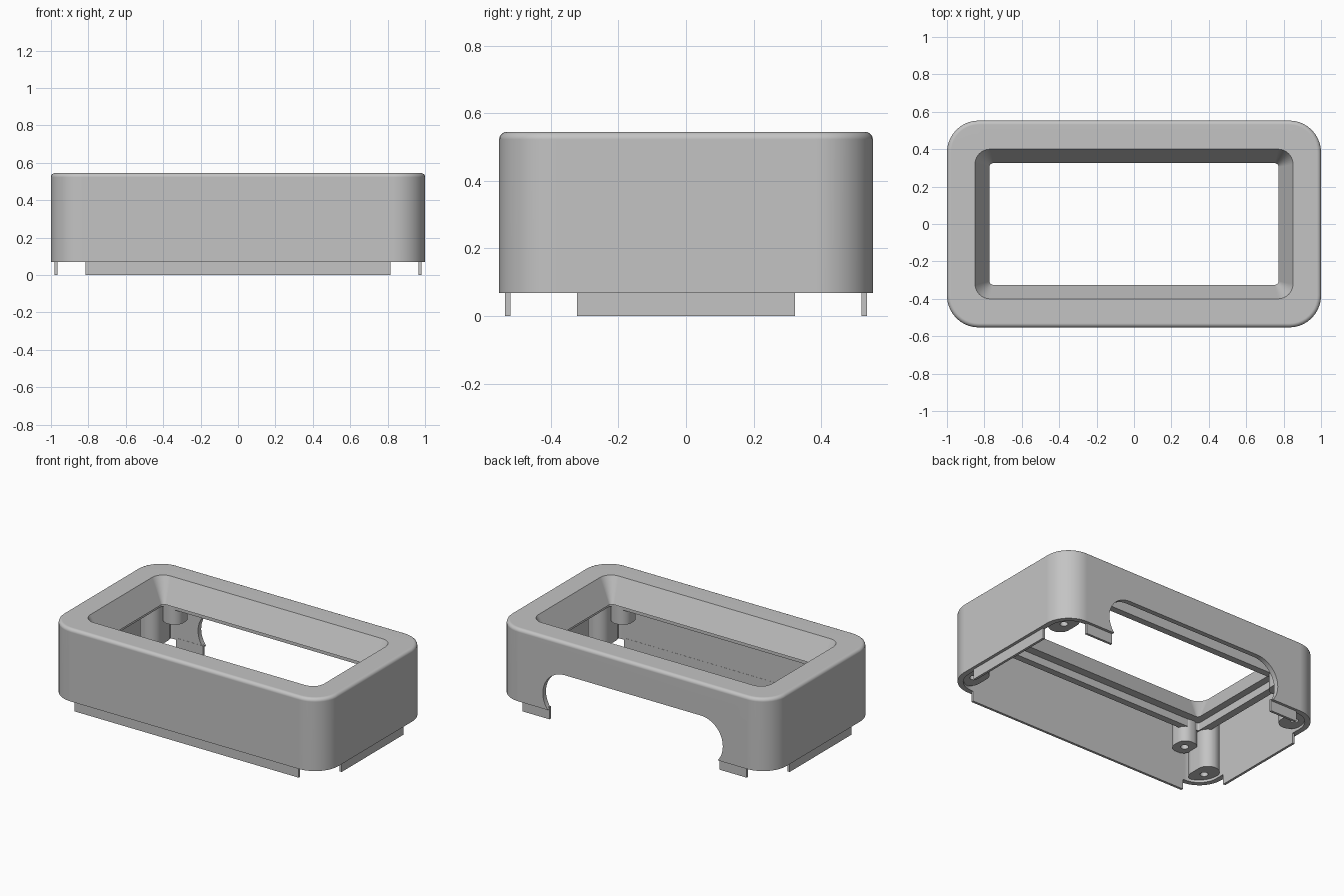
import bpy
import bmesh
from math import cos, sin, pi, asin

cube = bpy.data.objects.get("Cube")
if cube:
    bpy.data.objects.remove(cube, do_unlink=True)

plastic = bpy.data.materials.new("light_grey_plastic")
plastic.use_nodes = True
GREY = (0.55, 0.55, 0.55, 1)
plastic.diffuse_color = GREY
plastic.node_tree.nodes["Principled BSDF"].inputs["Base Color"].default_value = GREY


def finish(name, bm):
    """Turn a bmesh into a named object with the plastic material."""
    bmesh.ops.recalc_face_normals(bm, faces=bm.faces)
    mesh = bpy.data.meshes.new(name)
    bm.to_mesh(mesh)
    bm.free()
    mesh.materials.append(plastic)
    obj = bpy.data.objects.new(name, mesh)
    bpy.context.collection.objects.link(obj)
    return obj


def smooth(obj):
    bpy.ops.object.select_all(action='DESELECT')
    obj.select_set(True)
    bpy.context.view_layer.objects.active = obj
    bpy.ops.object.shade_smooth_by_angle(angle=pi / 6)
    weighted = obj.modifiers.new("flat_panels", 'WEIGHTED_NORMAL')
    weighted.keep_sharp = True


def rounded_rect(hx, hy, r, steps=10):
    pts = []
    for q, (sx, sy) in enumerate([(1, 1), (-1, 1), (-1, -1), (1, -1)]):
        for i in range(steps + 1):
            a = (q + i / steps) * pi / 2
            pts.append((sx * (hx - r) + r * cos(a), sy * (hy - r) + r * sin(a)))
    return pts


def loft(name, sections, center=(0, 0), ring=False):
    """Bridge rounded rectangles given as (half x, half y, radius, z)."""
    bm = bmesh.new()
    loops = [[bm.verts.new((x + center[0], y + center[1], z))
              for x, y in rounded_rect(hx, hy, r)] for hx, hy, r, z in sections]
    pairs = list(zip(loops, loops[1:]))
    if ring:
        pairs.append((loops[-1], loops[0]))
    else:
        bm.faces.new(loops[0])
        bm.faces.new(loops[-1])
    for a, b in pairs:
        for i in range(len(a)):
            j = (i + 1) % len(a)
            bm.faces.new((a[i], a[j], b[j], b[i]))
    return finish(name, bm)


def plate(name, x0, x1, y0, y1, z0, z1):
    bm = bmesh.new()
    bmesh.ops.create_cube(bm, size=1)
    for v in bm.verts:
        v.co = (x1 if v.co.x > 0 else x0, y1 if v.co.y > 0 else y0,
                z1 if v.co.z > 0 else z0)
    return finish(name, bm)


# Housing: outer wall, rounded top edge, flared opening, hanging lip, inner wall
BASE, TOP, EDGE, DEPTH = 0.068, 0.545, 0.022, 0.553
sections = [(1, DEPTH, 0.17, BASE)]
for i in range(6):
    a = i / 5 * pi / 2
    inset = EDGE * (1 - cos(a))
    sections.append((1 - inset, DEPTH - inset, 0.17 - inset, TOP - EDGE * (1 - sin(a))))
sections += [
    (0.85, 0.40, 0.08, TOP),
    (0.773, 0.325, 0.02, 0.39),
    (0.82, 0.38, 0.01, 0.39),
    (0.82, 0.38, 0.01, 0.34),
    (0.87, 0.425, 0.02, 0.34),
    (0.87, 0.425, 0.02, 0.51),
    (0.965, 0.52, 0.135, 0.51),
    (0.965, 0.52, 0.135, BASE),
]
housing = loft("housing", sections, ring=True)

# Rear cutout: flat top with bulging round ends
R, CX, CZ = 0.16, 0.495, 0.17
start = asin((BASE - CZ) / R)
end_x = CX + R * cos(start)
half = [(end_x, -0.1)]
for i in range(21):
    a = start + (pi / 2 - start) * i / 20
    half.append((CX + R * cos(a), CZ + R * sin(a)))
outline = half + [(-x, z) for x, z in reversed(half)]
bm = bmesh.new()
face = bm.faces.new([bm.verts.new((x, 0.48, z)) for x, z in outline])
extruded = bmesh.ops.extrude_face_region(bm, geom=[face])
bmesh.ops.translate(bm, vec=(0, 0.14, 0),
                    verts=[g for g in extruded["geom"] if isinstance(g, bmesh.types.BMVert)])
cutter = finish("cutout_cutter", bm)
cutter.hide_render = True
mod = housing.modifiers.new("rear_cutout", 'BOOLEAN')
mod.operation = 'DIFFERENCE'
mod.solver = 'EXACT'
mod.object = cutter
bpy.ops.object.select_all(action='DESELECT')
housing.select_set(True)
bpy.context.view_layer.objects.active = housing
bpy.ops.object.modifier_apply(modifier=mod.name)
bpy.data.objects.remove(cutter, do_unlink=True)
smooth(housing)

# Locating tabs below the rim
LIP = 0.08
plate("front_tab", -0.816, 0.816, -0.535, -0.519, 0, LIP)
for side, s in (("left", 1), ("right", -1)):
    xs = sorted((s * 0.964, s * 0.98))
    plate(side + "_tab", xs[0], xs[1], -0.322, 0.322, 0, LIP)
    xs = sorted((s * end_x, s * 0.816))
    plate("back_" + side + "_tab", xs[0], xs[1], 0.519, 0.535, 0, LIP)


# Corner screw posts and shorter inner bosses, each with a blind hole
def post(name, center, hx, hy, r, bottom):
    hole = 0.024
    smooth(loft(name, [
        (hx, hy, r, 0.45),
        (hx, hy, r, bottom),
        (hole, hole, hole * 0.98, bottom),
        (hole, hole, hole * 0.98, bottom + 0.08),
    ], center))


for side, sx in (("left", 1), ("right", -1)):
    for end, sy in (("front", -1), ("back", 1)):
        label = end + "_" + side
        post(label + "_post", (sx * 0.896, sy * 0.418), 0.07, 0.105, 0.069, 0.085)
        post(label + "_boss", (sx * 0.77, sy * 0.448), 0.066, 0.074, 0.06, 0.24)
